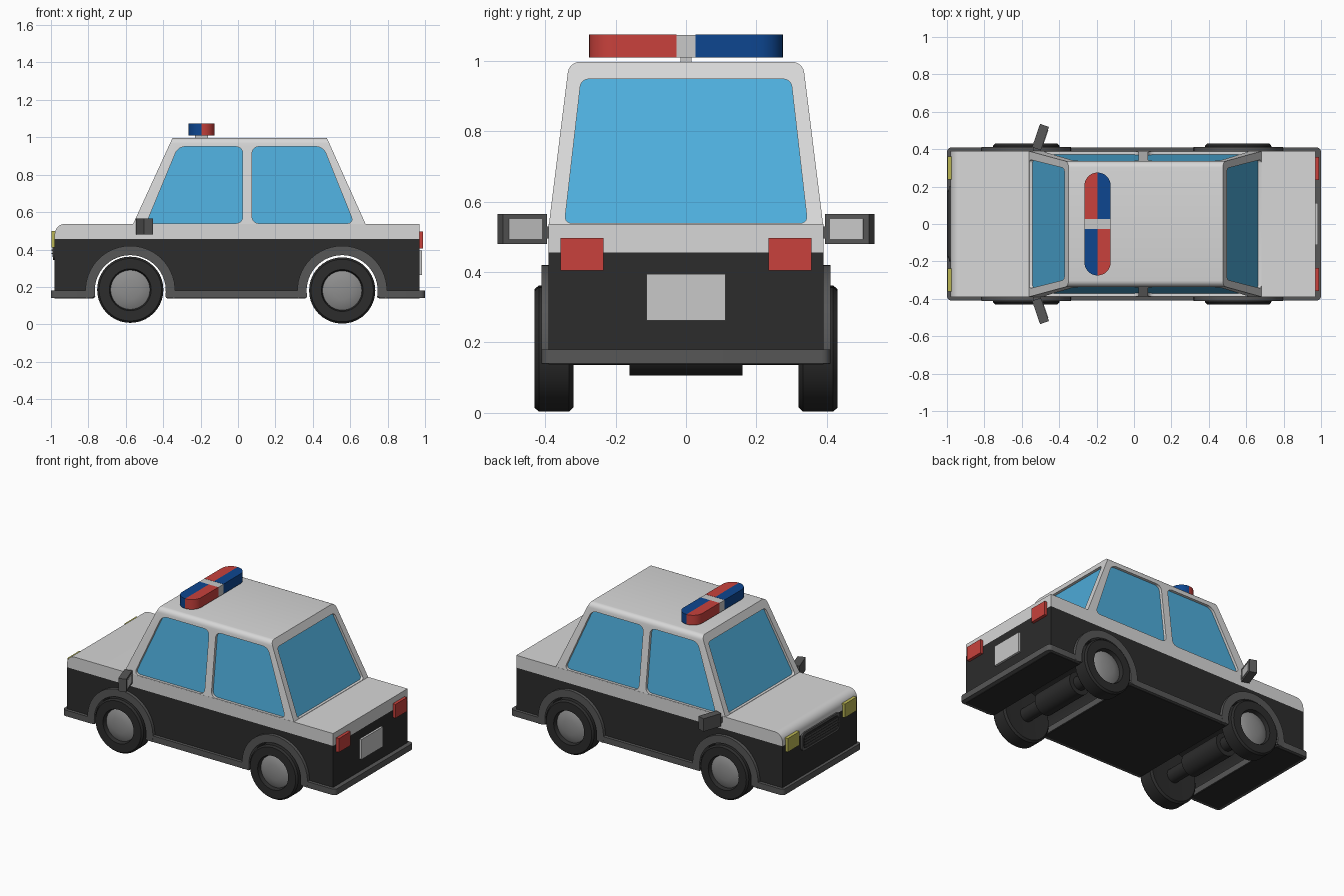
import bpy, bmesh, math
from mathutils import Matrix, Vector

if "Cube" in bpy.data.objects:
    bpy.data.objects.remove(bpy.data.objects["Cube"])


def material(name, r, g, b):
    m = bpy.data.materials.new(name)
    m.diffuse_color = (r, g, b, 1)
    m.use_nodes = True
    m.node_tree.nodes["Principled BSDF"].inputs["Base Color"].default_value = m.diffuse_color
    return m


WHITE = material("white paint", .68, .68, .68)
BLACK = material("black paint", .025, .025, .025)
TRIM = material("dark grey trim", .095, .095, .095)
GLASS = material("blue glass", .076, .42, .71)
RED = material("red lamp", .58, .053, .045)
BLUE = material("blue lamp", .004, .061, .28)
YELLOW = material("yellow lamp", .5, .47, .09)
HUB = material("hub grey", .27, .27, .27)
PLATE = material("light grey", .58, .58, .58)


def finish(name, bm, mat):
    bmesh.ops.recalc_face_normals(bm, faces=bm.faces)
    me = bpy.data.meshes.new(name)
    bm.to_mesh(me)
    bm.free()
    ob = bpy.data.objects.new(name, me)
    bpy.context.collection.objects.link(ob)
    if mat:
        me.materials.append(mat)
    return ob


def prism(name, pts, axis, lo, hi, mat, rounding=0):
    """Extrude a 2D outline along an axis, optionally rounding its corners."""
    put = {'x': lambda a, b: (lo, a, b), 'y': lambda a, b: (a, lo, b),
           'z': lambda a, b: (a, b, lo)}[axis]
    bm = bmesh.new()
    bm.faces.new([bm.verts.new(put(a, b)) for a, b in pts])
    if rounding:
        bmesh.ops.bevel(bm, geom=bm.verts[:], offset=rounding, segments=5,
                        profile=.5, affect='VERTICES')
    out = bmesh.ops.extrude_face_region(bm, geom=bm.faces[:])
    shift = Vector([hi - lo if axis == c else 0 for c in 'xyz'])
    bmesh.ops.translate(bm, vec=shift,
                        verts=[v for v in out['geom'] if isinstance(v, bmesh.types.BMVert)])
    return finish(name, bm, mat)


def box(name, x, y, z, mat):
    return prism(name, [(x[0], y[0]), (x[1], y[0]), (x[1], y[1]), (x[0], y[1])],
                 'z', z[0], z[1], mat)


def lathe(name, profile, cx, cz, mat, side=1):
    """Turn (radius, y) points around an axle."""
    bm = bmesh.new()
    vs = [bm.verts.new((cx + r, y * side, cz)) for r, y in profile]
    es = [bm.edges.new(p) for p in zip(vs, vs[1:])]
    bmesh.ops.spin(bm, geom=vs + es, cent=(cx, 0, cz), axis=(0, 1, 0),
                   angle=math.tau, steps=40)
    bmesh.ops.remove_doubles(bm, verts=bm.verts, dist=1e-4)
    return finish(name, bm, mat)


def arc(cx, cz, r, a0, a1, n=28):
    return [(cx + r * math.cos(math.radians(a0 + (a1 - a0) * i / n)),
             cz + r * math.sin(math.radians(a0 + (a1 - a0) * i / n))) for i in range(n + 1)]


def frustum(name, inset, top, mat, rounding=0):
    """Tapered cabin shape, shrunk by inset."""
    bm = bmesh.new()
    bmesh.ops.create_cube(bm, size=1)
    for v in bm.verts:
        up, t = v.co.z > 0, 0
        z = top if up else .53
        t = (z - .53) / .467
        x = -.564 + .214 * t + inset if v.co.x < 0 else .685 - .21 * t - inset
        y = math.copysign(.39 - .058 * t - inset, v.co.y)
        v.co = (x, y, z)
    if rounding:
        edges = [e for e in bm.edges if all(v.co.z > .9 for v in e.verts)
                 and e.verts[0].co.y * e.verts[1].co.y > 0]
        bmesh.ops.bevel(bm, geom=edges, offset=rounding, segments=5, profile=.5, affect='EDGES')
    return finish(name, bm, mat)


def cut(ob, cutters):
    for c in cutters:
        m = ob.modifiers.new("cut", 'BOOLEAN')
        m.operation, m.solver, m.object = 'DIFFERENCE', 'EXACT', c
    dg = bpy.context.evaluated_depsgraph_get()
    me = bpy.data.meshes.new_from_object(ob.evaluated_get(dg))
    ob.modifiers.clear()
    ob.data = me
    for c in cutters:
        bpy.data.objects.remove(c)


AXLES = {"front": (-.576, .185), "rear": (.557, .181)}

# Lower body with wheel arches, and white upper body with rounded nose
outline = [(-.98, .137)]
for cx, _ in AXLES.values():
    outline += arc(cx, .18, .2, 192.4, -12.4)
outline += [(.97, .137), (.97, .455), (-.98, .455)]
prism("lower_body", outline, 'y', -.39, .39, BLACK)
prism("upper_body", [(-.98, .455), (.97, .455), (.97, .537)] + arc(-.925, .482, .055, 90, 180, 8),
      'y', -.39, .39, WHITE)

# Cabin frame with window openings, and the glass inside
cabin = frustum("cabin_frame", 0, .997, WHITE, .03)
cut(cabin, [
    prism("cutter", [(-.49, .54), (.025, .54), (.025, .95), (-.32, .95)], 'y', -.6, .6, None, .035),
    prism("cutter", [(.075, .54), (.62, .54), (.455, .95), (.075, .95)], 'y', -.6, .6, None, .035),
    prism("cutter", [(-.345, .539), (.345, .539), (.298, .948), (-.298, .948)],
          'x', -.9, .9, None, .02)])
frustum("window_glass", .018, .965, GLASS)

# Bumper skirt in three lengths
for name, x0, x1 in (("front_bumper", -1, -.766), ("side_skirt", -.386, .367), ("rear_bumper", .747, 1)):
    prism(name, [(x0, -.41), (x1, -.41), (x1, .41), (x0, .41)], 'z', .14, .18, TRIM,
          0 if name == "side_skirt" else .025)

# Wheel arch trims, wheels and axles
for end, (cx, cz) in AXLES.items():
    for side, s in (("left", 1), ("right", -1)):
        label = f"{end}_{side}"
        prism(label + "_arch_trim", arc(cx, .18, .24, -10, 190) + arc(cx, .18, .19, 190, -10),
              'y', s * .36, s * .411, TRIM)
        lathe(label + "_tyre", [(0, .33), (.165, .32), (.177, .332), (.177, .418), (.167, .43),
                                (.112, .43), (.105, .405), (0, .4)], cx, cz, BLACK, s)
        lathe(label + "_hub", [(0, .35), (.105, .35), (.105, .405), (.085, .415),
                               (.05, .423), (0, .426)], cx, cz, HUB, s)
    lathe(end + "_axle", [(0, -.34), (.045, -.34), (.045, -.16), (.075, -.16),
                          (.075, .16), (.045, .16), (.045, .34), (0, .34)], cx, cz, BLACK)

# Lamps and mirrors on both sides
for side, s in (("left", 1), ("right", -1)):
    box(side + "_headlight", (-.998, -.97), (s * .237, s * .36), (.41, .5), YELLOW)
    box(side + "_tail_light", (.96, .99), (s * .235, s * .357), (.405, .497), RED)
    box(side + "_mirror_arm", (-.54, -.5), (s * .37, s * .42), (.495, .53), TRIM)
    place = Matrix.Translation((-.5, s * .465, .5225)) @ Matrix.Rotation(math.radians(-19 * s), 4, 'Z')
    box(side + "_mirror", (-.025, .025), (-.066, .066), (-.0425, .0425), TRIM).matrix_world = place
    box(side + "_mirror_glass", (.024, .028), (-.05, .05), (-.028, .028), PLATE).matrix_world = place

# Number plate
box("rear_plate", (.96, .984), (-.112, .112), (.263, .395), PLATE)

# Grille: frame, dark panel and slats
for name, dy, dz, x, mat in (("grille_frame", .2, .06, -.99, TRIM), ("grille_panel", .185, .046, -.993, BLACK)):
    prism(name, [(-dy, .405 - dz), (dy, .405 - dz), (dy, .405 + dz), (-dy, .405 + dz)],
          'x', x, -.97, mat, .03)
for i in range(4):
    z = .378 + .018 * i
    box(f"grille_slat_{i + 1}", (-.997, -.985), (-.178, .178), (z - .003, z + .003), TRIM)

# Roof light bar in four coloured quarters with a clip and post
for sx in (-1, 1):
    for sy in (-1, 1):
        quarter = [(0, .027)] + [(.07 * math.sin(a), .205 + .07 * math.cos(a))
                                 for a in [i * math.pi / 16 for i in range(9)]] + [(.07, .027)]
        red = sx * sy < 0
        prism("red_light" if red else "blue_light",
              [(-.195 + sx * a, sy * b) for a, b in quarter], 'z', 1.01, 1.075, RED if red else BLUE)
box("light_bar_clip", (-.265, -.125), (-.027, .027), (1.01, 1.074), PLATE)
box("light_bar_post", (-.23, -.16), (-.016, .016), (.99, 1.012), PLATE)

# Smooth shading with sharp edges kept
for ob in bpy.data.objects:
    ob.select_set(True)
    bpy.context.view_layer.objects.active = ob
bpy.ops.object.shade_smooth_by_angle(angle=math.radians(30))
